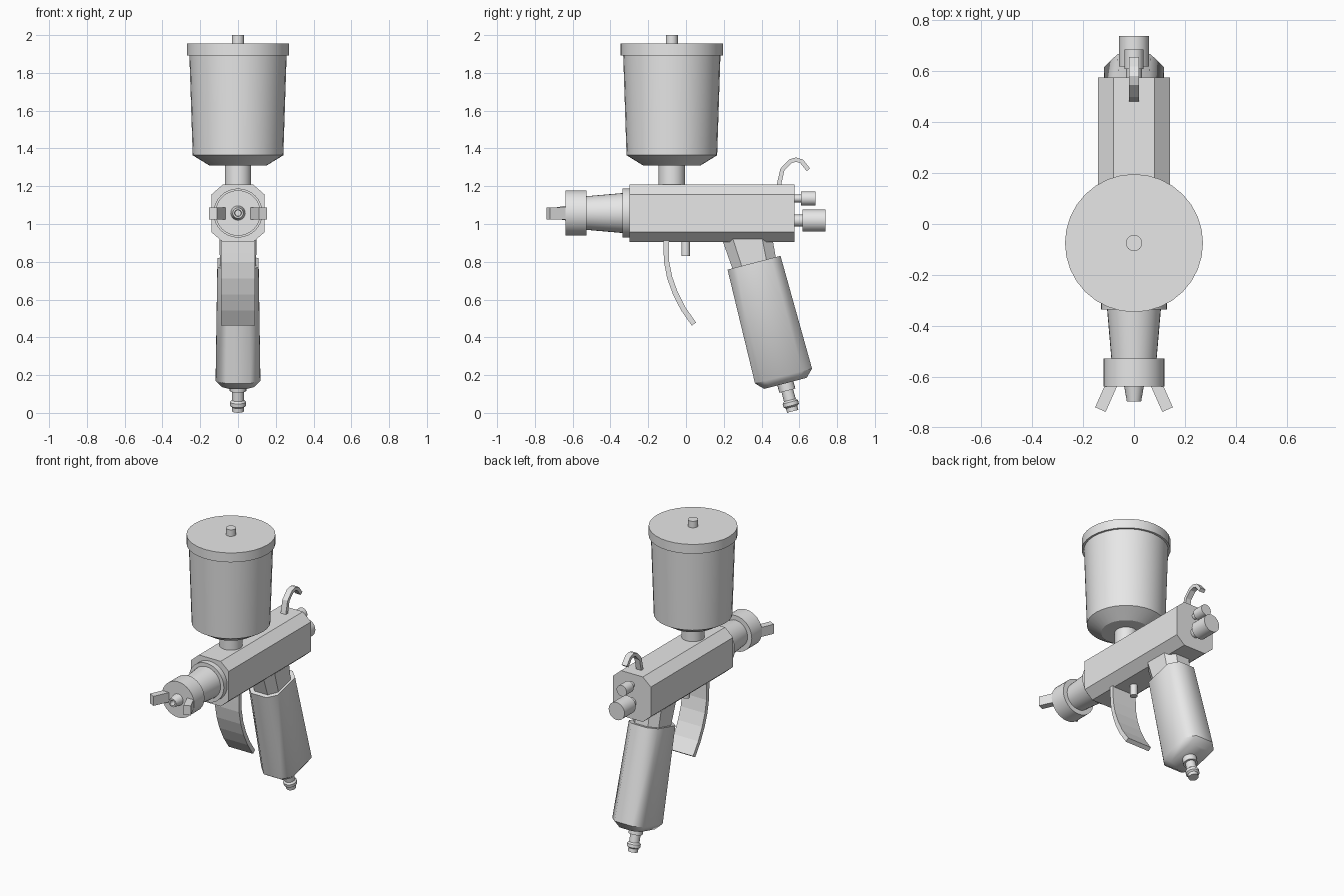
import bpy, bmesh, math
from mathutils import Vector

if "Cube" in bpy.data.objects:
    bpy.data.objects.remove(bpy.data.objects["Cube"])

metal = bpy.data.materials.new("grey metal")
metal.diffuse_color = (0.8, 0.8, 0.8, 1)
metal.use_nodes = True
metal.node_tree.nodes["Principled BSDF"].inputs["Base Color"].default_value = metal.diffuse_color


def finish(name, bm, angle):
    """Smooth shading with edges sharper than the angle kept crisp."""
    bmesh.ops.recalc_face_normals(bm, faces=bm.faces)
    for f in bm.faces:
        f.smooth = True
    for e in bm.edges:
        e.smooth = e.calc_face_angle(0) < math.radians(angle)
    me = bpy.data.meshes.new(name)
    bm.to_mesh(me)
    bm.free()
    me.materials.append(metal)
    ob = bpy.data.objects.new(name, me)
    bpy.context.collection.objects.link(ob)
    return ob


def loft(name, rings, origin, axis, angle=30):
    """Skin rings of (height, outline) along an axis and cap both ends."""
    rot = Vector((0, 0, 1)).rotation_difference(Vector(axis))
    bm = bmesh.new()
    loops = [[bm.verts.new(Vector(origin) + rot @ Vector((x, y, t)))
              for x, y in outline] for t, outline in rings]
    for a, b in zip(loops, loops[1:]):
        for i in range(len(a)):
            j = (i + 1) % len(a)
            bm.faces.new((a[i], a[j], b[j], b[i]))
    bm.faces.new(loops[0])
    bm.faces.new(loops[-1])
    return finish(name, bm, angle)


def circle(r, n):
    return [(r * math.cos(2 * math.pi * i / n), r * math.sin(2 * math.pi * i / n))
            for i in range(n)]


def lathe(name, profile, origin, axis, n=32):
    return loft(name, [(t, circle(r, n)) for t, r in profile], origin, axis)


def octagon(sx, sy, cx, cy):
    """Rectangle with cut corners."""
    return [(sx, -sy + cy), (sx, sy - cy), (sx - cx, sy), (-sx + cx, sy),
            (-sx, sy - cy), (-sx, -sy + cy), (-sx + cx, -sy), (sx - cx, -sy)]


def strip(name, path, thick, half):
    """Flat bar following a (y, z) path, extending sideways in x."""
    bm = bmesh.new()
    pts = [Vector(p) for p in path]
    loops = []
    for i, p in enumerate(pts):
        d = (pts[min(i + 1, len(pts) - 1)] - pts[max(i - 1, 0)]).normalized()
        n = Vector((-d.y, d.x)) * thick / 2
        loops.append([bm.verts.new((x, q.x, q.y)) for x, q in
                      ((-half, p + n), (half, p + n), (half, p - n), (-half, p - n))])
    for a, b in zip(loops, loops[1:]):
        for i in range(4):
            j = (i + 1) % 4
            bm.faces.new((a[i], a[j], b[j], b[i]))
    bm.faces.new(loops[0])
    bm.faces.new(loops[-1])
    return finish(name, bm, 5)


UP, FRONT, BACK = (0, 0, 1), (0, -1, 0), (0, 1, 0)

# Paint cup with neck, lid and vent knob
CUP = (0, -0.075, 0)
lathe("cup_neck", [(1.18, 0.07), (1.33, 0.07)], CUP, UP)
lathe("cup", [(1.31, 0.152), (1.364, 0.24), (1.91, 0.258)], CUP, UP)
lathe("cup_lid", [(1.893, 0.271), (1.956, 0.271)], CUP, UP)
lathe("lid_knob", [(1.94, 0.032), (2.0, 0.032)], CUP, UP, 16)

# Octagonal gun body
side = octagon(0.141, 0.1515, 0.06, 0.052)
loft("body", [(-0.3, side), (0.575, side)], (0, 0, 1.0565), BACK)

# Front barrel, air cap and fluid tip
AXIS = (0, 0, 1.058)
lathe("barrel_flange", [(0.28, 0.13), (0.336, 0.13)], AXIS, FRONT)
lathe("barrel", [(0.32, 0.107), (0.54, 0.088)], AXIS, FRONT)
lathe("air_cap", [(0.528, 0.12), (0.638, 0.12)], AXIS, FRONT)
lathe("fluid_tip", [(0.63, 0.04), (0.698, 0.028), (0.698, 0.018), (0.66, 0.016)],
      AXIS, FRONT, 20)

# Pair of air cap horns, splayed outward
for s, label in ((-1, "left"), (1, "right")):
    d = Vector((s * math.sin(math.radians(24)), -math.cos(math.radians(24)), 0))
    w = Vector((-d.y, d.x, 0)) * 0.0225
    tip = Vector((s * 0.132, -0.729, 1.056))
    bm = bmesh.new()
    ends = [[bm.verts.new(p + w * a + Vector((0, 0, b * 0.032)))
             for a, b in ((-1, -1), (1, -1), (1, 1), (-1, 1))]
            for p in (tip - d * 0.13, tip)]
    for i in range(4):
        j = (i + 1) % 4
        bm.faces.new((ends[0][i], ends[0][j], ends[1][j], ends[1][i]))
    bm.faces.new(ends[0])
    bm.faces.new(ends[1])
    finish("horn_" + label, bm, 30)

# Rear adjustment knobs on thin stems
for label, z, stem, r, y0, y1 in (("fluid", 1.018, 0.031, 0.059, 0.618, 0.738),
                                  ("fan", 1.135, 0.02, 0.037, 0.608, 0.685)):
    lathe(label + "_knob_stem", [(0.56, stem), (y0 + 0.01, stem)], (0, 0, z), BACK, 20)
    lathe(label + "_knob", [(y0, r), (y1, r)], (0, 0, z), BACK, 24)

# Trigger, its stop peg and the hanging hook
strip("trigger", [(-0.105, 0.94), (-0.105, 0.88), (-0.103, 0.80), (-0.086, 0.715),
                  (-0.056, 0.632), (-0.014, 0.55), (0.042, 0.47)], 0.028, 0.09)
lathe("trigger_peg", [(0.83, 0.023), (0.93, 0.023)], (0, -0.002, 0), UP, 16)
strip("hook", [(0.488, 1.19), (0.51, 1.288), (0.552, 1.332), (0.582, 1.341),
               (0.612, 1.332), (0.648, 1.287)], 0.023, 0.019)

# Slanted grip: stem, handle with tapered foot, air inlet
tilt = math.radians(14.6)
DOWN = (0, math.sin(tilt), -math.cos(tilt))
TOP = (0, 0.36, 0.795)
loft("grip_stem", [(-0.18, octagon(0.1, 0.134, 0.05, 0.056)),
                   (0.03, octagon(0.094, 0.116, 0.045, 0.05))], TOP, DOWN)
loft("grip", [(0, octagon(0.109, 0.145, 0.052, 0.05)),
              (0.62, octagon(0.118, 0.156, 0.053, 0.053)),
              (0.66, octagon(0.085, 0.116, 0.038, 0.038))], TOP, DOWN, 46)
lathe("air_inlet", [(0.64, 0.044), (0.70, 0.044), (0.70, 0.032), (0.752, 0.032),
                    (0.762, 0.042), (0.782, 0.042), (0.79, 0.031), (0.813, 0.031)],
      TOP, DOWN, 20)
